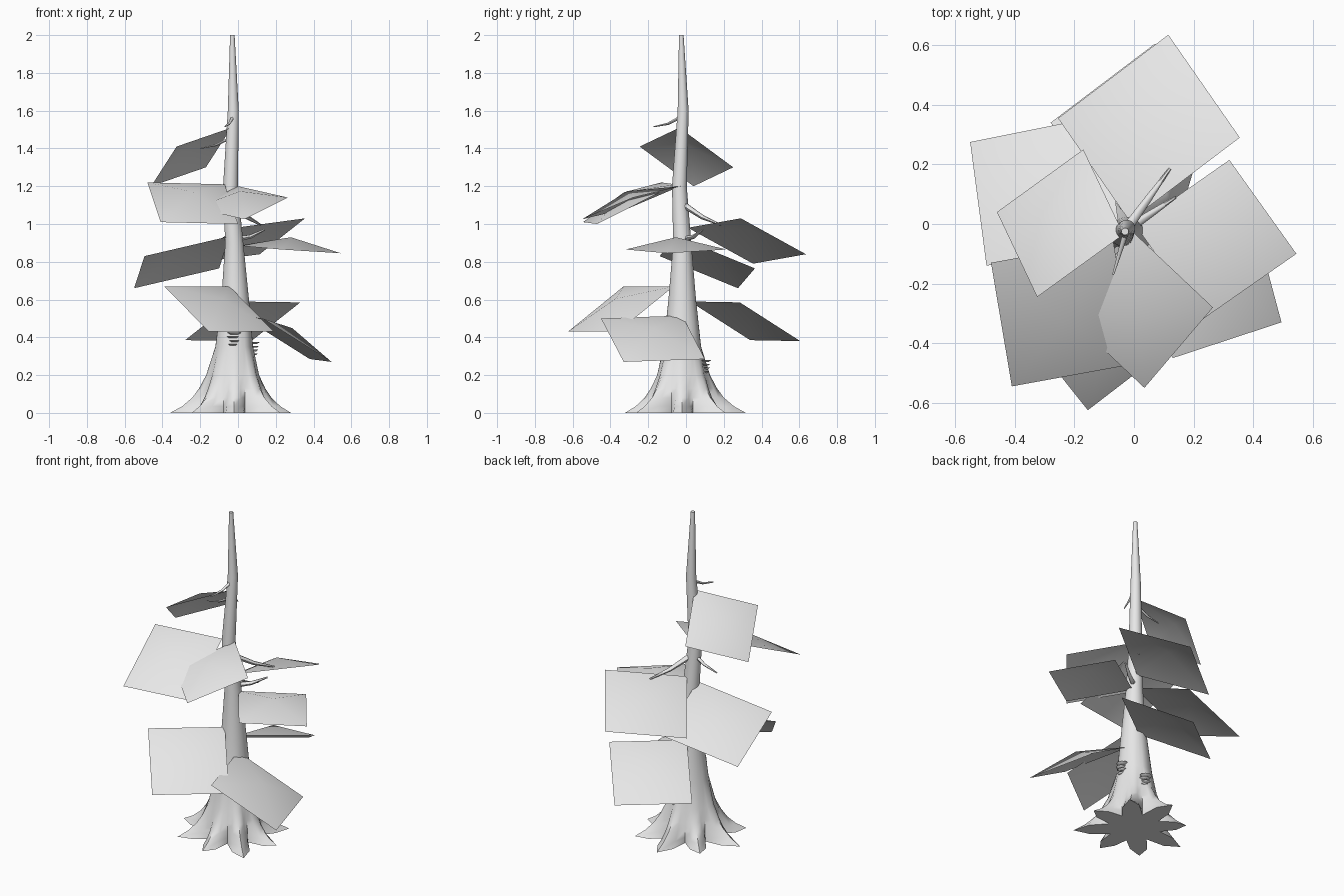
import bpy, bmesh, math
from mathutils import Vector

cube = bpy.data.objects.get("Cube")
if cube:
    bpy.data.objects.remove(cube, do_unlink=True)

# One pale grey colour throughout
grey = bpy.data.materials.new("pale_grey")
grey.use_nodes = True
grey.diffuse_color = (0.8, 0.8, 0.8, 1)
grey.node_tree.nodes["Principled BSDF"].inputs["Base Color"].default_value = (0.8, 0.8, 0.8, 1)


def finish(name, bm, sharp=40):
    mesh = bpy.data.meshes.new(name)
    bm.to_mesh(mesh)
    bm.free()
    mesh.materials.append(grey)
    obj = bpy.data.objects.new(name, mesh)
    bpy.context.collection.objects.link(obj)
    bpy.ops.object.select_all(action='DESELECT')
    obj.select_set(True)
    bpy.context.view_layer.objects.active = obj
    bpy.ops.object.shade_smooth_by_angle(angle=math.radians(sharp))
    return obj


def loft(bm, rings):
    """Skin a list of closed point rings and cap both ends."""
    loops = [[bm.verts.new(p) for p in ring] for ring in rings]
    n = len(loops[0])
    for lo, hi in zip(loops, loops[1:]):
        for i in range(n):
            j = (i + 1) % n
            bm.faces.new((lo[i], lo[j], hi[j], hi[i]))
    bm.faces.new(loops[0][::-1])
    bm.faces.new(loops[-1])


# Trunk flaring into eight pointed roots: height, centre x, centre y, valley radius, root radius
SIDES, ROOTS = 32, 8
levels = [
    (0.0, -0.02, -0.02, 0.15, 0.32), (0.035, -0.02, -0.02, 0.15, 0.26),
    (0.08, -0.02, -0.02, 0.15, 0.21), (0.13, -0.02, -0.02, 0.145, 0.175),
    (0.2, -0.02, -0.02, 0.13, 0.14), (0.35, -0.02, -0.02, 0.1, 0.1),
    (0.6, -0.015, -0.02, 0.073, 0.073), (0.9, -0.02, -0.02, 0.048, 0.048),
    (1.2, -0.04, -0.035, 0.039, 0.039), (1.6, -0.025, -0.015, 0.029, 0.029),
    (2.0, -0.03, -0.025, 0.012, 0.012),
]


def trunk_ring(z, cx, cy, valley, tip):
    ring = []
    for i in range(SIDES):
        a = math.tau * i / SIDES
        lobe = abs(math.cos(a * ROOTS / 2)) ** 1.6
        vary = 1 + 0.08 * math.sin(3 * a + 4)
        r = valley + (tip * vary - valley) * lobe if tip > valley else valley
        ring.append((cx + r * math.cos(a), cy + r * math.sin(a), z))
    return ring


bm = bmesh.new()
loft(bm, [trunk_ring(*level) for level in levels])
finish("trunk_and_roots", bm, 60)


# Foliage cards: trunk corner and its two neighbours; the far corner completes the square
cards = [
    ((-0.035, -0.035, 1.51), (-0.17, 0.25, 1.30), (-0.325, -0.245, 1.41)),
    ((-0.07, -0.055, 1.21), (-0.48, -0.13, 1.22), (0.0, -0.47, 1.0)),
    ((0.0, -0.03, 1.2), (-0.23, -0.3, 1.085), (0.265, -0.28, 1.14)),
    ((-0.015, 0.01, 0.98), (0.355, 0.29, 1.03), (-0.255, 0.355, 0.79)),
    ((-0.045, -0.05, 0.935), (-0.1, 0.365, 0.765), (-0.495, -0.14, 0.83)),
    ((0.005, -0.005, 0.885), (0.23, -0.32, 0.865), (0.32, 0.215, 0.865)),
    ((-0.045, -0.065, 0.67), (-0.39, -0.33, 0.67), (0.19, -0.36, 0.43)),
    ((-0.02, 0.02, 0.59), (0.33, 0.285, 0.585), (-0.28, 0.34, 0.385)),
    ((0.015, -0.02, 0.515), (0.13, -0.45, 0.5), (0.38, 0.1, 0.285)),
]
BULGE = 0.065
for number, corners in enumerate(cards, 1):
    root, a, b = map(Vector, corners)
    normal = (a - root).cross(b - root).normalized()
    if normal.z < 0:
        a, b, normal = b, a, -normal
    bm = bmesh.new()
    rim = [bm.verts.new(p) for p in (root, a, a + b - root, b)]
    peak = bm.verts.new((a + b) / 2 + normal * BULGE)
    for i in range(4):
        bm.faces.new((rim[i], rim[(i + 1) % 4], peak))
    finish(f"foliage_card_{number}", bm, 60)


# Bare twigs: tapered tubes with a slight bend
def twig(name, start, end, radius):
    start, end = Vector(start), Vector(end)
    middle = (start + end) / 2 - Vector((0, 0, 0.012))
    turn = (end - start).to_track_quat('Z', 'Y')
    rings = []
    for point, r in ((start, radius), (middle, radius * 0.7), (end, radius * 0.3)):
        rings.append([point + turn @ Vector((r * math.cos(k * math.tau / 6),
                                             r * math.sin(k * math.tau / 6), 0)) for k in range(6)])
    bm = bmesh.new()
    loft(bm, rings)
    finish(name, bm, 60)


twig("upper_front_twig", (-0.025, -0.02, 1.57), (-0.07, -0.17, 1.515), 0.01)
twig("upper_right_twig", (-0.03, -0.02, 1.46), (-0.2, -0.02, 1.4), 0.009)
twig("middle_back_twig", (-0.02, -0.01, 1.1), (0.12, 0.185, 0.995), 0.017)
twig("middle_right_twig", (-0.03, -0.02, 1.12), (-0.2, -0.02, 1.04), 0.012)
twig("middle_left_twig", (-0.01, -0.01, 0.92), (0.14, 0.09, 0.97), 0.016)

# Bracket fungus: stacks of thin discs set into the bark
for side, angle, base, reach in (("front", -92, 0.36, 0.095), ("left", 5, 0.31, 0.1), ("back", 80, 0.215, 0.12)):
    a = math.radians(angle)
    bm = bmesh.new()
    for i in range(4):
        size = 0.024 + 0.004 * i
        made = bmesh.ops.create_cone(bm, cap_ends=True, segments=8, depth=0.009,
                                     radius1=size * 0.6, radius2=size)
        shift = 0.008 * (i % 2) - 0.004
        spot = Vector((-0.02 + reach * math.cos(a) - shift * math.sin(a),
                       -0.02 + reach * math.sin(a) + shift * math.cos(a), base + 0.02 * i))
        bmesh.ops.translate(bm, vec=spot, verts=made["verts"])
    finish(f"{side}_bracket_fungus", bm, 30)
